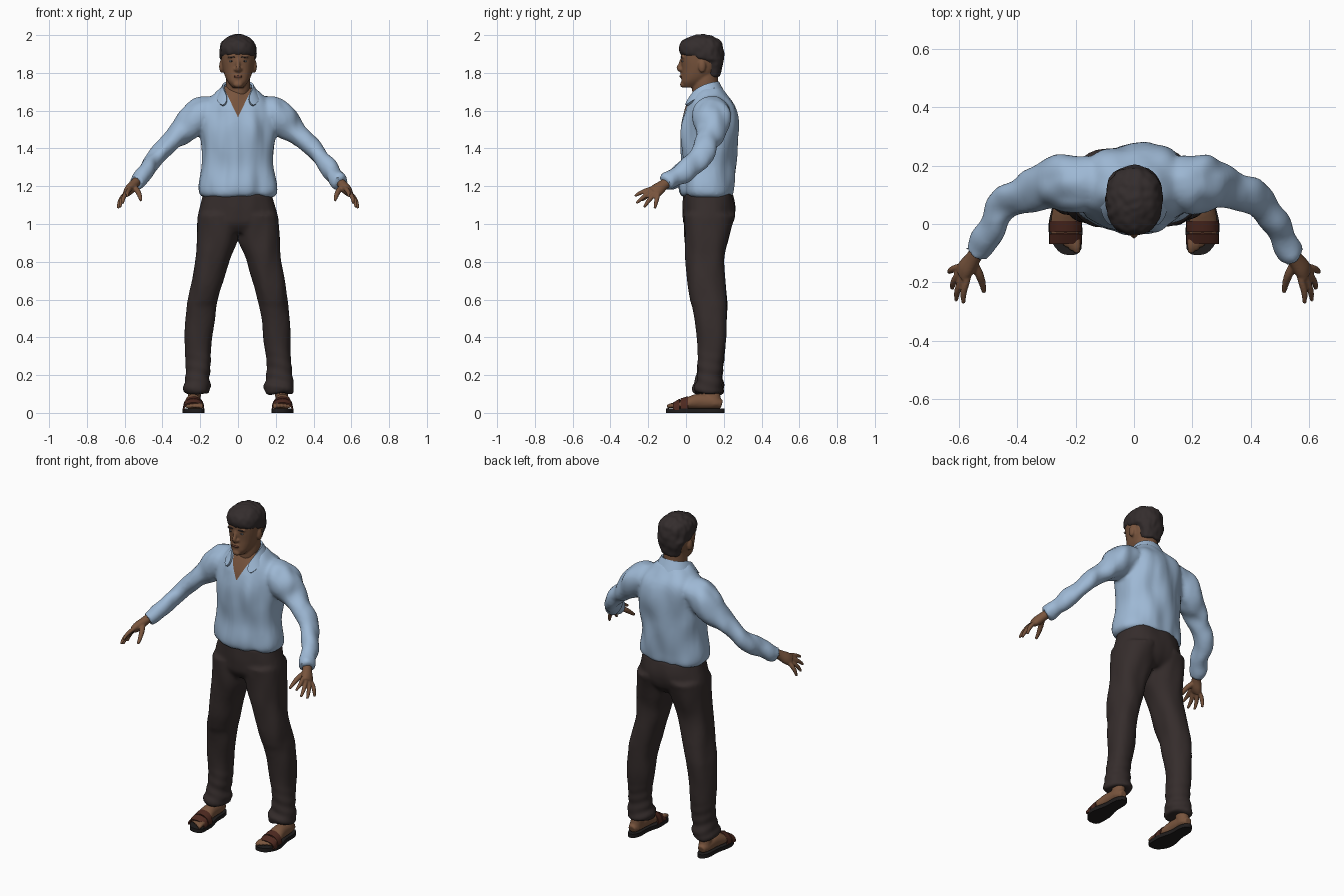
import bpy, bmesh, math
from mathutils import Vector, noise

cube = bpy.data.objects.get("Cube")
if cube:
    bpy.data.objects.remove(cube)


def material(name, *rgb):
    m = bpy.data.materials.new(name)
    m.use_nodes = True
    m.diffuse_color = (*rgb, 1)
    bsdf = next(n for n in m.node_tree.nodes if n.type == 'BSDF_PRINCIPLED')
    bsdf.inputs["Base Color"].default_value = (*rgb, 1)
    bsdf.inputs["Roughness"].default_value = 0.8
    return m


BLUE = material("shirt blue", .34, .48, .66)
DARK = material("trouser brown black", .036, .026, .025)
SKIN = material("skin brown", .19, .09, .047)
HAIR = material("hair black brown", .034, .026, .026)
STRAP = material("leather red brown", .075, .022, .014)
SOLE = material("sole black", .014, .012, .012)
EYE = material("eye grey", .26, .29, .32)
LIP = material("lip brown", .13, .05, .032)


def smooth_rows(rows, steps=5):
    """Pass a smooth curve through rows of any length."""
    rows = [Vector(r) for r in rows]
    out = []
    for i in range(len(rows) - 1):
        a, b, c, d = (rows[max(0, min(len(rows) - 1, i + k))] for k in (-1, 0, 1, 2))
        for s in range(steps):
            t = s / steps
            out.append(b + (c - a) * (t / 2) + (a * 2 - b * 5 + c * 4 - d) * (t * t / 2)
                       + (b * 3 - a - c * 3 + d) * (t ** 3 / 2))
    return out + [rows[-1]]


def tube(bm, rows, ref=(0, 1, 0), flat=False, power=2, sides=28):
    """Loft rows of x, y, z and two radii; flat keeps the rings level."""
    rows = smooth_rows(rows)
    ref = Vector(ref)
    rings = []
    for i, r in enumerate(rows):
        tan = Vector(rows[min(i + 1, len(rows) - 1)][:3]) - Vector(rows[max(i - 1, 0)][:3])
        tan = Vector((0, 0, 1)) if flat else tan.normalized()
        u = tan.cross(ref).normalized()
        v = tan.cross(u)
        ring = []
        for k in range(sides):
            a = math.tau * k / sides
            c, s = math.cos(a), math.sin(a)
            c = math.copysign(abs(c) ** (2 / power), c)
            s = math.copysign(abs(s) ** (2 / power), s)
            ring.append(bm.verts.new(Vector(r[:3]) + u * (r[3] * c) + v * (r[4] * s)))
        rings.append(ring)
    for p, q in zip(rings, rings[1:]):
        for k in range(sides):
            bm.faces.new((p[k], p[k - 1], q[k - 1], q[k]))
    bm.faces.new(rings[0])
    bm.faces.new(rings[-1][::-1])


def body(bm, rows, power=2.2):
    """Level loft from rows of z, x range and y range."""
    tube(bm, [((a + b) / 2, (c + d) / 2, z, (b - a) / 2, (d - c) / 2)
              for z, a, b, c, d in rows], flat=True, power=power)


def limb(bm, rows, ref=(0, 1, 0)):
    """Round tube from rows of x, y, z, radius."""
    tube(bm, [(*r, r[3]) for r in rows], ref, sides=12)


def ball(bm, pos, size):
    new = bmesh.ops.create_uvsphere(bm, u_segments=16, v_segments=10, radius=1)["verts"]
    for v in new:
        v.co = Vector([p + c * s for p, c, s in zip(pos, v.co, size)])


def mirror(bm):
    new = bmesh.ops.duplicate(bm, geom=bm.verts[:] + bm.edges[:] + bm.faces[:])["geom"]
    for v in new:
        if isinstance(v, bmesh.types.BMVert):
            v.co.x *= -1


def finish(name, bm, mat, voxel=0, relax=3, thick=0, subdiv=0):
    """Turn a bmesh into a smooth object, fusing overlapping pieces if asked."""
    bmesh.ops.recalc_face_normals(bm, faces=bm.faces[:])
    me = bpy.data.meshes.new(name)
    bm.to_mesh(me)
    bm.free()
    ob = bpy.data.objects.new(name, me)
    bpy.context.collection.objects.link(ob)
    bpy.ops.object.select_all(action='DESELECT')
    ob.select_set(True)
    bpy.context.view_layer.objects.active = ob
    if voxel:
        m = ob.modifiers.new("fuse", 'REMESH')
        m.mode, m.voxel_size = 'VOXEL', voxel
        m = ob.modifiers.new("relax", 'SMOOTH')
        m.factor, m.iterations = 0.5, relax
    if subdiv:
        ob.modifiers.new("round", 'SUBSURF').levels = subdiv
    if thick:
        ob.modifiers.new("thickness", 'SOLIDIFY').thickness = thick
    for m in ob.modifiers[:]:
        bpy.ops.object.modifier_apply(modifier=m.name)
    ob.data.materials.clear()
    ob.data.materials.append(mat)
    bpy.ops.object.shade_smooth_by_angle(angle=math.radians(50))
    return ob


def folds(ob, amount, freq, cuff=None):
    """Push cloth in and out along its normals."""
    push = []
    for v in ob.data.vertices:
        d = amount * noise.noise(Vector([c * f for c, f in zip(v.co, freq)]))
        if cuff and v.co.z < cuff:
            d += .005 * math.sin(v.co.z * 100 + v.co.x * 25 + v.co.y * 20) * (1 - v.co.z / cuff)
        push.append(v.normal * d)
    for v, d in zip(ob.data.vertices, push):
        v.co += d


def sheet(bm, rows):
    grid = [[bm.verts.new(p) for p in r] for r in rows]
    for p, q in zip(grid, grid[1:]):
        for k in range(len(p) - 1):
            bm.faces.new((p[k], p[k + 1], q[k + 1], q[k]))


# Shirt: sleeves and torso fused, then an open neck cut in
bm = bmesh.new()
tube(bm, [(.12, .14, 1.605, .075, .085), (.19, .14, 1.585, .085, .1), (.235, .14, 1.55, .088, .1),
          (.29, .135, 1.49, .065, .085), (.37, .105, 1.425, .048, .067), (.44, .065, 1.345, .047, .06),
          (.495, -.015, 1.275, .047, .052), (.545, -.105, 1.215, .044, .046)])
mirror(bm)
body(bm, [(z, -w, w, f, b) for z, w, f, b in (
    (1.145, .185, -.015, .25), (1.18, .203, -.032, .257), (1.3, .19, -.025, .262),
    (1.4, .193, -.03, .27), (1.5, .2, -.03, .28), (1.58, .2, -.012, .272),
    (1.64, .18, .01, .255), (1.69, .125, .035, .22), (1.725, .085, .06, .19))])
shirt = finish("shirt", bm, BLUE, .011, 5)
folds(shirt, .016, (13, 13, 5))
shirt.data.materials.append(SKIN)
bm = bmesh.new()
bm.from_mesh(shirt.data)
for side in (-1, 1):
    bmesh.ops.bisect_plane(bm, geom=bm.verts[:] + bm.edges[:] + bm.faces[:],
                           plane_co=(0, 0, 1.565), plane_no=(side, 0, -.48))
for f in bm.faces:
    c = f.calc_center_median()
    if c.y < .1 and abs(c.x) < .48 * (c.z - 1.565):
        f.material_index = 1
bm.to_mesh(shirt.data)
bm.free()

# Collar: folded band around the neck with two front points
bm = bmesh.new()
half = [((0, .18, 1.755), (0, .215, 1.695)), ((.062, .163, 1.755), (.09, .19, 1.69)),
        ((.085, .11, 1.745), (.118, .115, 1.685)), ((.08, .045, 1.715), (.118, .035, 1.66)),
        ((.05, .01, 1.665), (.08, -.016, 1.615))]
other = [[(-x, y, z) for x, y, z in r] for r in half[:0:-1]]
sheet(bm, other + half)
finish("collar", bm, BLUE, thick=.012, subdiv=2)

# Trousers: seat and both legs fused
bm = bmesh.new()
body(bm, [(.1, .148, .288, .045, .198), (.14, .142, .294, .04, .2), (.2, .152, .283, .058, .192),
          (.4, .135, .283, .063, .212), (.55, .114, .272, .035, .217), (.61, .1, .263, .018, .216),
          (.8, .05, .23, -.002, .207), (.92, .004, .218, -.008, .228), (1.05, 0, .208, -.015, .262)])
mirror(bm)
body(bm, [(z, -w, w, f, b) for z, w, f, b in (
    (.95, .17, .02, .2), (1, .21, -.01, .243), (1.05, .208, -.017, .258),
    (1.1, .198, -.019, .258), (1.165, .182, -.014, .245))])
trousers = finish("trousers", bm, DARK, .011, 4)
folds(trousers, .01, (12, 12, 6), cuff=.35)

# Hands: wrist, palm, four fingers and thumb
bm = bmesh.new()
tube(bm, [(.525, -.07, 1.24, .025, .028), (.55, -.115, 1.21, .025, .028),
          (.575, -.15, 1.182, .026, .036), (.592, -.172, 1.165, .018, .036)], ref=(.35, .45, -.6))
for base, tip in (((.572, -.185, 1.185), (.585, -.272, 1.148)), ((.588, -.185, 1.168), (.61, -.263, 1.11)),
                  ((.6, -.17, 1.155), (.624, -.222, 1.088)), ((.607, -.15, 1.148), (.634, -.165, 1.082))):
    base, tip = Vector(base), Vector(tip)
    mid = base.lerp(tip, .55) + Vector((.005, 0, .004))
    limb(bm, [(.572, -.145, 1.18, .012), (*base, .0125), (*mid, .0115), (*tip, .007)], (1, 0, 0))
limb(bm, [(.555, -.125, 1.2, .015), (.532, -.17, 1.175, .015), (.52, -.205, 1.148, .012),
          (.514, -.234, 1.125, .008)], (1, 0, 0))
mirror(bm)
finish("hands", bm, SKIN, .005, 2)

# Feet: ankle, instep and toes
bm = bmesh.new()
tube(bm, [(.222, .13, .2, .035, .04), (.23, .14, .1, .034, .04), (.235, .15, .04, .036, .042)])
tube(bm, [(.235, .19, .045, .022, .022), (.235, .15, .055, .035, .035), (.236, .07, .06, .04, .042),
          (.237, .01, .05, .048, .032), (.236, -.055, .038, .048, .018)], ref=(0, 0, 1))
for i in range(5):
    x, r = .2 + .018 * i, .014 - .0012 * i
    limb(bm, [(x, -.035, .036, r), (x - .003, -.07 + .007 * i, .04, r),
              (x - .005, -.1 + .011 * i, .032, r * .75)], (0, 0, 1))
mirror(bm)
finish("feet", bm, SKIN, .006, 2)

# Sandals: shaped soles with straps over the instep
bm = bmesh.new()
outline = [(.18, -.085), (.2, -.105), (.25, -.1), (.285, -.055), (.293, 0), (.276, .08),
           (.272, .16), (.25, .2), (.22, .2), (.2, .16), (.197, .08), (.178, 0), (.18, -.085)]
ring = smooth_rows(outline, 4)[:-1]
sole = bm.faces.new([bm.verts.new((p[0], p[1], 0)) for p in ring])
top = bmesh.ops.extrude_face_region(bm, geom=[sole])["geom"]
for v in top:
    if isinstance(v, bmesh.types.BMVert):
        v.co.z = .023
mirror(bm)
finish("sandal_soles", bm, SOLE)
bm = bmesh.new()
for y0, y1, h0, h1 in ((.01, -.028, .073, .062), (-.034, -.068, .06, .04)):
    arch = [math.pi * k / 14 for k in range(15)]
    sheet(bm, [[(.235 + .056 * math.cos(a), y, .015 + h * math.sin(a) ** .7) for a in arch]
               for y, h in ((y0, h0), (y1, h1))])
mirror(bm)
finish("sandal_straps", bm, STRAP, thick=.008)

# Head: skull, neck, nose, brow, chin and ears
bm = bmesh.new()
body(bm, [(z, -w, w, f, b) for z, w, f, b in (
    (1.722, .028, -.012, .05), (1.75, .052, -.024, .1), (1.78, .068, -.023, .14),
    (1.82, .08, -.022, .17), (1.87, .088, -.026, .185), (1.92, .09, -.026, .19),
    (1.96, .078, 0, .175), (1.985, .045, .04, .14))], 2.3)
body(bm, [(z, -w, w, f, b) for z, w, f, b in (
    (1.58, .055, .06, .2), (1.68, .062, .035, .18), (1.75, .065, .035, .17), (1.83, .06, .05, .17))], 2)
limb(bm, [(0, -.018, 1.88, .009), (0, -.03, 1.845, .011), (0, -.038, 1.825, .012), (0, -.022, 1.81, .012)])
ball(bm, (0, -.015, 1.738), (.025, .017, .017))
ball(bm, (0, -.018, 1.783), (.024, .014, .014))
for s in (-1, 1):
    ball(bm, (s * .012, -.026, 1.818), (.01, .011, .008))
    ball(bm, (s * .033, -.013, 1.884), (.025, .014, .008))
    ball(bm, (s * .088, .085, 1.835), (.012, .02, .034))
finish("head", bm, SKIN, .0055, 3)

# Hair: cap with a short fringe and a lower nape
bm = bmesh.new()
body(bm, [(z, -w, w, f, b) for z, w, f, b in (
    (1.78, .055, .11, .178), (1.82, .068, .1, .19), (1.855, .08, .085, .198), (1.872, .094, .04, .2),
    (1.888, .097, -.012, .2), (1.905, .098, -.035, .2), (1.935, .096, -.04, .198),
    (1.965, .084, -.025, .187), (1.988, .058, .015, .155), (2.003, .025, .055, .11))])
folds(finish("hair", bm, HAIR, .007, 2), .005, (40, 40, 25))

# Face details: eyes, irises, brows and lips
for name, mat, z, y, x, size in (("eyes", EYE, 1.862, -.016, .034, (.013, .006, .005)),
                                 ("irises", HAIR, 1.862, -.02, .034, (.004, .004, .004)),
                                 ("eyebrows", HAIR, 1.884, -.024, .035, (.02, .006, .004)),
                                 ("lips", LIP, 1.781, -.028, .007, (.016, .007, .006))):
    bm = bmesh.new()
    ball(bm, (x, y, z), size)
    mirror(bm)
    finish(name, bm, mat)
